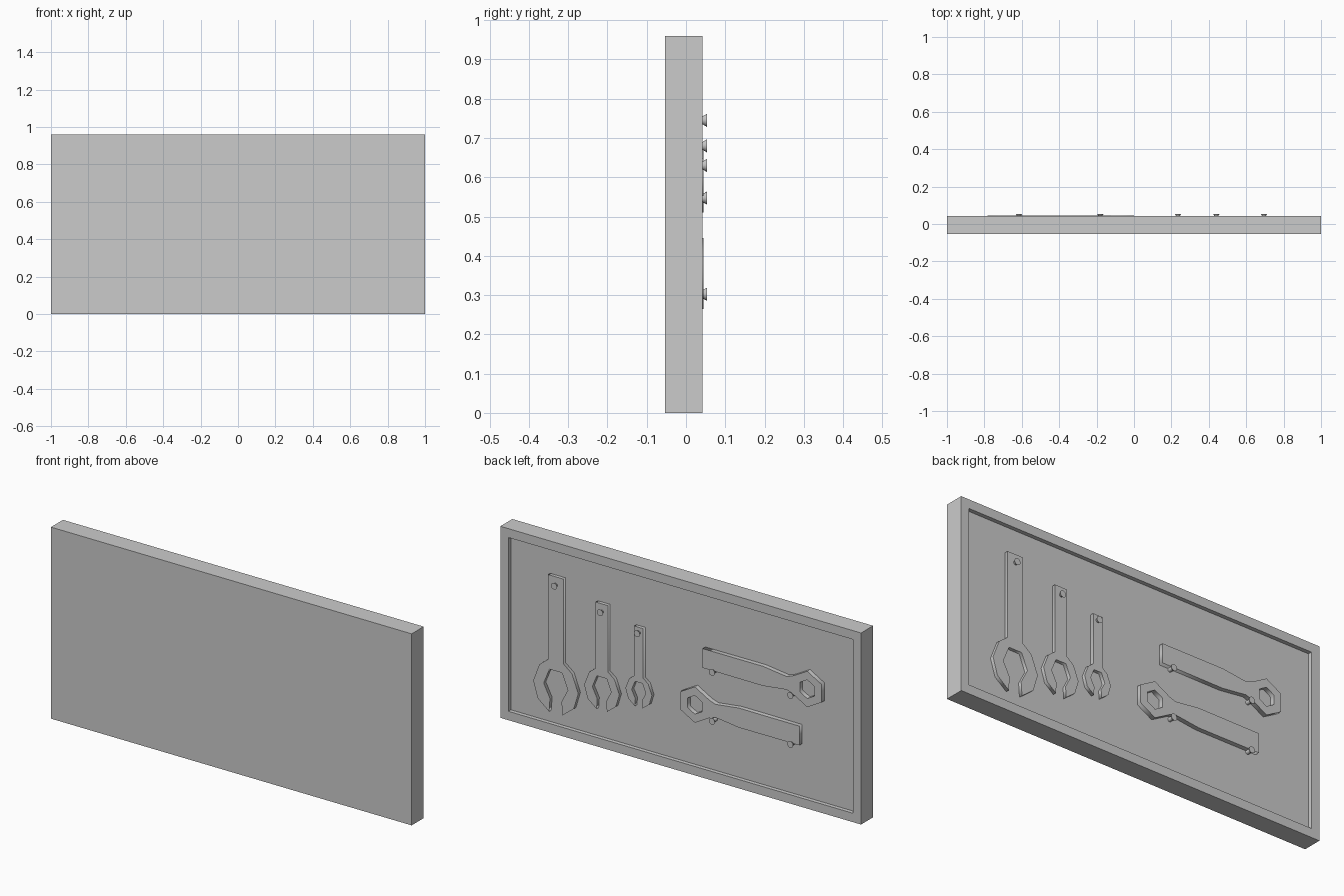
import bpy, bmesh, math
from mathutils import Matrix, Vector

old = bpy.data.objects.get("Cube")
if old:
    bpy.data.objects.remove(old, do_unlink=True)

grey = bpy.data.materials.new("plain grey")
grey.use_nodes = True
grey.diffuse_color = (0.6, 0.6, 0.6, 1)
bsdf = next(n for n in grey.node_tree.nodes if n.type == 'BSDF_PRINCIPLED')
bsdf.inputs["Base Color"].default_value = (0.6, 0.6, 0.6, 1)

FRONT, BACK, FLOOR, TIP = -0.053, 0.042, 0.022, 0.053
HEIGHT = 0.96


def add_mesh(name, mesh):
    mesh.name = name
    mesh.materials.clear()
    mesh.materials.append(grey)
    ob = bpy.data.objects.new(name, mesh)
    bpy.context.collection.objects.link(ob)
    return ob


def add_bmesh(name, bm):
    bmesh.ops.recalc_face_normals(bm, faces=bm.faces)
    mesh = bpy.data.meshes.new(name)
    bm.to_mesh(mesh)
    bm.free()
    return add_mesh(name, mesh)


def add_plate(name, loops, y0, y1):
    """Flat plate from (x, z) outlines; extra loops become holes."""
    curve = bpy.data.curves.new(name + "_outline", 'CURVE')
    curve.dimensions = '2D'
    curve.fill_mode = 'BOTH'
    curve.extrude = (y1 - y0) / 2
    for loop in loops:
        spline = curve.splines.new('POLY')
        spline.points.add(len(loop) - 1)
        for p, (x, z) in zip(spline.points, loop):
            p.co = (x, z, 0, 1)
        spline.use_cyclic_u = True
    temp = bpy.data.objects.new(name + "_outline", curve)
    mesh = bpy.data.meshes.new_from_object(temp)
    bpy.data.objects.remove(temp)
    place = Matrix.Translation((0, (y0 + y1) / 2, 0)) @ Matrix.Rotation(math.pi / 2, 4, 'X')
    mesh.transform(place)
    return add_mesh(name, mesh)


def add_peg(name, x, z):
    """Thin stem with a flared head."""
    bm = bmesh.new()
    profile = [(0.010, FLOOR - 0.002), (0.010, BACK), (0.0165, TIP)]
    n = 16
    rings = [[bm.verts.new((x + r * math.cos(math.tau * i / n), y,
                            z + r * math.sin(math.tau * i / n))) for i in range(n)]
             for r, y in profile]
    for a, b in zip(rings, rings[1:]):
        for i in range(n):
            j = (i + 1) % n
            bm.faces.new((a[i], a[j], b[j], b[i])).smooth = True
    bm.faces.new(rings[0])
    bm.faces.new(rings[-1])
    ob = add_bmesh(name, bm)
    for e in ob.data.edges:
        a, b = (ob.data.vertices[v].co.y for v in e.vertices)
        e.use_edge_sharp = abs(a - b) < 1e-5


# Board with a recessed back panel
bm = bmesh.new()
bmesh.ops.create_cube(bm, size=1)
bmesh.ops.scale(bm, vec=(2, BACK - FRONT, HEIGHT), verts=bm.verts)
bmesh.ops.translate(bm, vec=(0, (BACK + FRONT) / 2, HEIGHT / 2), verts=bm.verts)
bm.normal_update()
back = max(bm.faces, key=lambda f: f.normal.y)
bmesh.ops.inset_region(bm, faces=[back], thickness=0.063)
res = bmesh.ops.extrude_discrete_faces(bm, faces=[back])
bmesh.ops.translate(bm, vec=(0, FLOOR - BACK, 0), verts=res["faces"][0].verts)
add_bmesh("board", bm)

# Open-ended wrenches hanging upright: half outline from the top down, mirrored
half = [(0.043, 0), (0.043, -0.425), (0.09, -0.462), (0.125, -0.552), (0.1, -0.635),
        (0.037, -0.685), (0.032, -0.618), (0.067, -0.55), (0.035, -0.472)]
outline = half + [(-x, z) for x, z in reversed(half)]
for size, cx, top, peg_z, k in (("large", 0.695, 0.787, 0.745, 1),
                                ("medium", 0.44, 0.72, 0.68, 0.78),
                                ("small", 0.235, 0.657, 0.63, 0.585)):
    add_plate(size + "_open_wrench", [[(cx + k * x, top + k * z) for x, z in outline]],
              FLOOR - 0.002, 0.039)
    add_peg(size + "_wrench_peg", cx, peg_z)

# Ring wrenches lying on pairs of pegs, pointing opposite ways
half = [(0.58, 0.048), (0.245, 0.049), (0.115, 0.033), (0.08, 0.045), (0, 0.09), (-0.08, 0.045)]
outline = half + [(x, -z) for x, z in reversed(half)]
outline.remove((0, -0.09))
outline.insert(len(half) + 1, (0, -0.09))
hole = [(0.047 * math.sin(i * math.pi / 3), 0.047 * math.cos(i * math.pi / 3)) for i in range(6)]
for level, cx, cz, s, peg_z in (("upper", -0.703, 0.6, 1, 0.547), ("lower", -0.08, 0.355, -1, 0.302)):
    add_plate(level + "_ring_wrench",
              [[(cx + s * x, cz + s * z) for x, z in loop] for loop in (outline, hole)],
              FLOOR - 0.002, 0.0445)
    for side, x in (("left", -0.18), ("right", -0.615)):
        add_peg(f"{level}_{side}_peg", x, peg_z)
